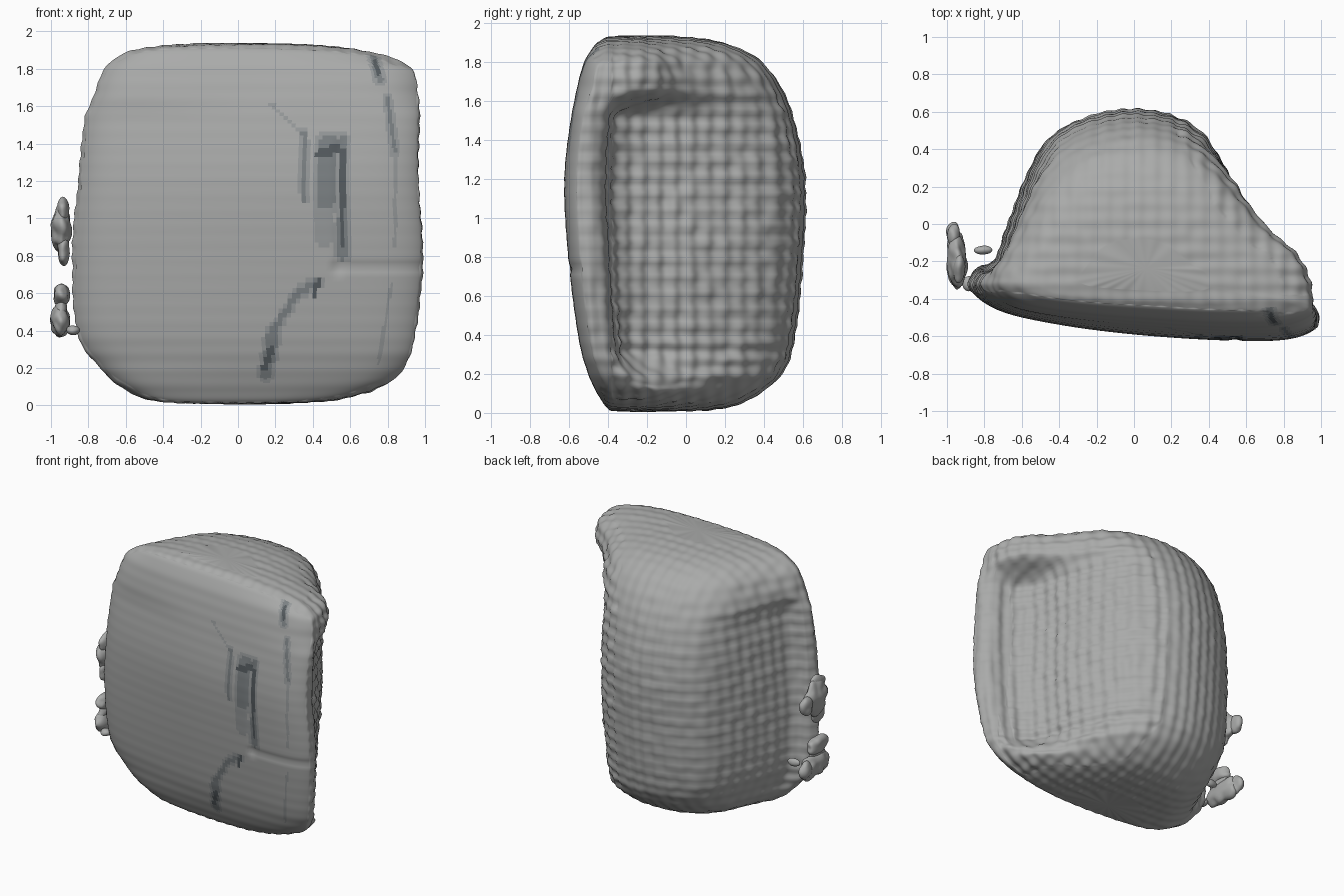
import bpy, bmesh
from math import sin, pi, exp
from mathutils import Vector, noise

# Plan section at mid height (x, y), anticlockwise from the front right edge
MID = [(0.97, -0.56), (0.98, -0.48), (0.93, -0.42), (0.82, -0.39), (0.72, -0.32),
       (0.65, -0.16), (0.60, 0.03), (0.51, 0.25), (0.40, 0.44), (0.24, 0.57),
       (0.0, 0.62), (-0.25, 0.58), (-0.44, 0.48), (-0.54, 0.34), (-0.62, 0.15),
       (-0.69, -0.05), (-0.75, -0.21), (-0.86, -0.27), (-0.87, -0.36),
       (-0.72, -0.46), (-0.40, -0.53), (0.0, -0.58), (0.45, -0.61), (0.80, -0.61)]

# Fuller section towards the top and bottom, same order
END = [(0.97, -0.53), (0.98, -0.45), (0.97, -0.35), (0.94, -0.23), (0.87, -0.11),
       (0.74, 0.01), (0.65, 0.13), (0.53, 0.30), (0.40, 0.46), (0.24, 0.57),
       (0.0, 0.62), (-0.25, 0.58), (-0.44, 0.48), (-0.57, 0.34), (-0.66, 0.16),
       (-0.74, -0.03), (-0.81, -0.18), (-0.86, -0.29), (-0.84, -0.39),
       (-0.70, -0.48), (-0.40, -0.54), (0.0, -0.58), (0.45, -0.61), (0.80, -0.60)]

# Height, left, right, front and back limits
ROWS = [(0.01, -0.30, 0.34, -0.36, -0.08), (0.02, -0.48, 0.55, -0.40, 0.16),
        (0.07, -0.60, 0.73, -0.44, 0.33), (0.20, -0.74, 0.88, -0.50, 0.49),
        (0.40, -0.85, 0.94, -0.55, 0.56), (0.80, -0.87, 0.98, -0.60, 0.60),
        (1.20, -0.84, 0.96, -0.62, 0.61), (1.55, -0.80, 0.96, -0.58, 0.54),
        (1.78, -0.73, 0.94, -0.53, 0.41), (1.88, -0.65, 0.86, -0.48, 0.25),
        (1.92, -0.53, 0.68, -0.43, 0.08), (1.935, -0.30, 0.40, -0.36, -0.08)]

# Stains on the front: x, z, x, z, half width
DARK = [(0.56, 0.86, 0.56, 1.36, 0.012), (0.44, 1.35, 0.53, 1.37, 0.025),
        (0.14, 0.20, 0.18, 0.30, 0.018), (0.41, 0.60, 0.43, 0.66, 0.015),
        (0.73, 1.84, 0.75, 1.77, 0.012)]
SHADE = [(0.56, 0.80, 0.56, 1.42, 0.024), (0.47, 1.10, 0.48, 1.40, 0.05),
         (0.36, 1.10, 0.35, 1.45, 0.012), (0.15, 0.17, 0.19, 0.40, 0.03),
         (0.19, 0.40, 0.32, 0.60, 0.015), (0.32, 0.60, 0.43, 0.66, 0.02),
         (0.80, 1.64, 0.84, 1.35, 0.010), (0.72, 1.88, 0.76, 1.74, 0.018)]
FAINT = [(0.35, 1.45, 0.18, 1.61, 0.010), (0.46, 0.90, 0.48, 1.40, 0.05),
         (0.84, 1.35, 0.84, 0.85, 0.010), (0.82, 0.65, 0.75, 0.22, 0.008)]


def material(name, colour):
    m = bpy.data.materials.new(name)
    m.diffuse_color = (*colour, 1)
    return m


MATS = [material("grey", (0.40, 0.405, 0.40)), material("faint", (0.31, 0.325, 0.33)),
        material("shade", (0.20, 0.22, 0.23)), material("dark", (0.09, 0.105, 0.115))]


def spline(pts, t, closed):
    """Catmull-Rom point at parameter t, counted in control points."""
    n = len(pts)
    i = int(t) if closed else min(int(t), n - 2)
    u = t - i
    get = lambda k: pts[k % n] if closed else pts[max(0, min(n - 1, k))]
    return [0.5 * (2 * b + (c - a) * u + (2 * a - 5 * b + 4 * c - d) * u * u
                   + (3 * b - a - 3 * c + d) * u ** 3)
            for a, b, c, d in zip(get(i - 1), get(i), get(i + 1), get(i + 2))]


def bell(v, width):
    return exp(-(v / width) ** 2)


def step(a, b, v):
    t = max(0, min(1, (v - a) / (b - a)))
    return t * t * (3 - 2 * t)


def touches(marks, x, z, grow=0):
    for x0, z0, x1, z1, w in marks:
        dx, dz = x1 - x0, z1 - z0
        t = max(0, min(1, ((x - x0) * dx + (z - z0) * dz) / (dx * dx + dz * dz)))
        if (x - x0 - t * dx) ** 2 + (z - z0 - t * dz) ** 2 < (w + grow) ** 2:
            return True
    return False


def stain(x, z):
    if touches(DARK, x, z):
        return 3
    if touches(SHADE, x, z):
        return 2
    return int(touches(SHADE, x, z, 0.018) or touches(FAINT, x, z))


def finish(bm, name):
    bmesh.ops.recalc_face_normals(bm, faces=bm.faces)
    for f in bm.faces:
        f.smooth = True
    me = bpy.data.meshes.new(name)
    bm.to_mesh(me)
    bm.free()
    for m in MATS:
        me.materials.append(m)
    ob = bpy.data.objects.new(name, me)
    bpy.context.collection.objects.link(ob)
    return ob


# Lofted body: flat swollen front, tapering domed back
def make_body(nu=480, nv=170):
    bm = bmesh.new()
    mid, full = [[Vector(spline(s, len(s) * i / nu, True)) for i in range(nu)]
                 for s in (MID, END)]
    rings = []
    for j in range(nv + 1):
        z, x0, x1, y0, y1 = spline(ROWS, (len(ROWS) - 1) * j / nv, False)
        blend = max(step(1.52, 1.68, z), step(0.32, 0.08, z))
        end = step(1.75, 1.93, z) - step(0.15, 0.0, z)  # crowned ends
        ring = []
        for a, b in zip(mid, full):
            s = a.lerp(b, blend)
            x = x0 + (s.x + 0.87) / 1.85 * (x1 - x0)
            y = y0 + (s.y + 0.61) / 1.23 * (y1 - y0)
            ring.append(bm.verts.new((x, y, z - end * 0.07 * abs(x) ** 2.5)))
        rings.append(ring)
    for a, b in zip(rings, rings[1:]):
        for i in range(nu):
            k = (i + 1) % nu
            bm.faces.new((a[i], a[k], b[k], b[i]))
    # closing fans
    for ring, z in ((rings[0], 0.008), (rings[-1], 1.937)):
        m = sum((v.co for v in ring), Vector()) / nu
        c = bm.verts.new((m.x, m.y, z))
        for i in range(nu):
            bm.faces.new((ring[i], ring[(i + 1) % nu], c))
    bmesh.ops.recalc_face_normals(bm, faces=bm.faces)
    bm.normal_update()
    # Surface relief: lumps behind, strongest on the right; shallow creases in front
    k = 2 * pi / 0.085
    moves = []
    for v in bm.verts:
        p, n = v.co, v.normal
        if n.y < -0.6:
            d = 0.0007 * sin(k * p.z)
            if p.x > 0.5:
                d -= 0.010 * bell(p.z - 0.74, 0.02)
            if 0.7 < p.z < 1.42:
                d -= 0.008 * bell(p.x - 0.54, 0.025)
        else:
            d = 0.004 * (sin(k * p.z) * (1 - abs(n.z)) + sin(k * p.y) * (1 - abs(n.y))
                         + sin(k * p.x) * (1 - abs(n.x)))
            d += 0.006 * noise.noise(p * 12)
            if n.x > 0.3 and p.y > -0.38:
                d *= 2
            d *= 1 - 0.5 * abs(n.z)
        moves.append((v, n * d))
    for v, m in moves:
        v.co += m
        v.co.z = max(v.co.z, 0.0)
    for f in bm.faces:
        if f.normal.y < -0.4:
            c = f.calc_center_median()
            f.material_index = stain(c.x, c.z)
    return finish(bm, "body")


# Loose knobbly fragments beside the left edge: name, centre, radii
FRAGMENTS = [("upper_fragment", (-0.945, -0.20, 0.95), (0.052, 0.13, 0.13)),
             ("upper_fragment_top", (-0.935, -0.24, 1.04), (0.032, 0.08, 0.07)),
             ("upper_fragment_tip", (-0.935, -0.24, 0.84), (0.032, 0.07, 0.09)),
             ("upper_fragment_tail", (-0.965, -0.06, 0.94), (0.035, 0.06, 0.07)),
             ("lower_fragment_top", (-0.945, -0.22, 0.59), (0.045, 0.11, 0.06)),
             ("lower_fragment_neck", (-0.945, -0.22, 0.52), (0.03, 0.09, 0.06)),
             ("lower_fragment_base", (-0.95, -0.18, 0.45), (0.05, 0.16, 0.085)),
             ("lower_fragment_tail", (-0.965, -0.05, 0.46), (0.035, 0.06, 0.07)),
             ("small_link", (-0.88, -0.32, 0.40), (0.035, 0.04, 0.025)),
             ("small_crumb", (-0.81, -0.14, 0.45), (0.05, 0.025, 0.03))]

make_body()
for name, centre, size in FRAGMENTS:
    bm = bmesh.new()
    bmesh.ops.create_icosphere(bm, subdivisions=4, radius=1)
    for v in bm.verts:
        q = Vector(c * s for c, s in zip(v.co, size))
        v.co = Vector(centre) + q * (1 + 0.25 * noise.noise((q + Vector(centre)) * 16))
    finish(bm, name)
